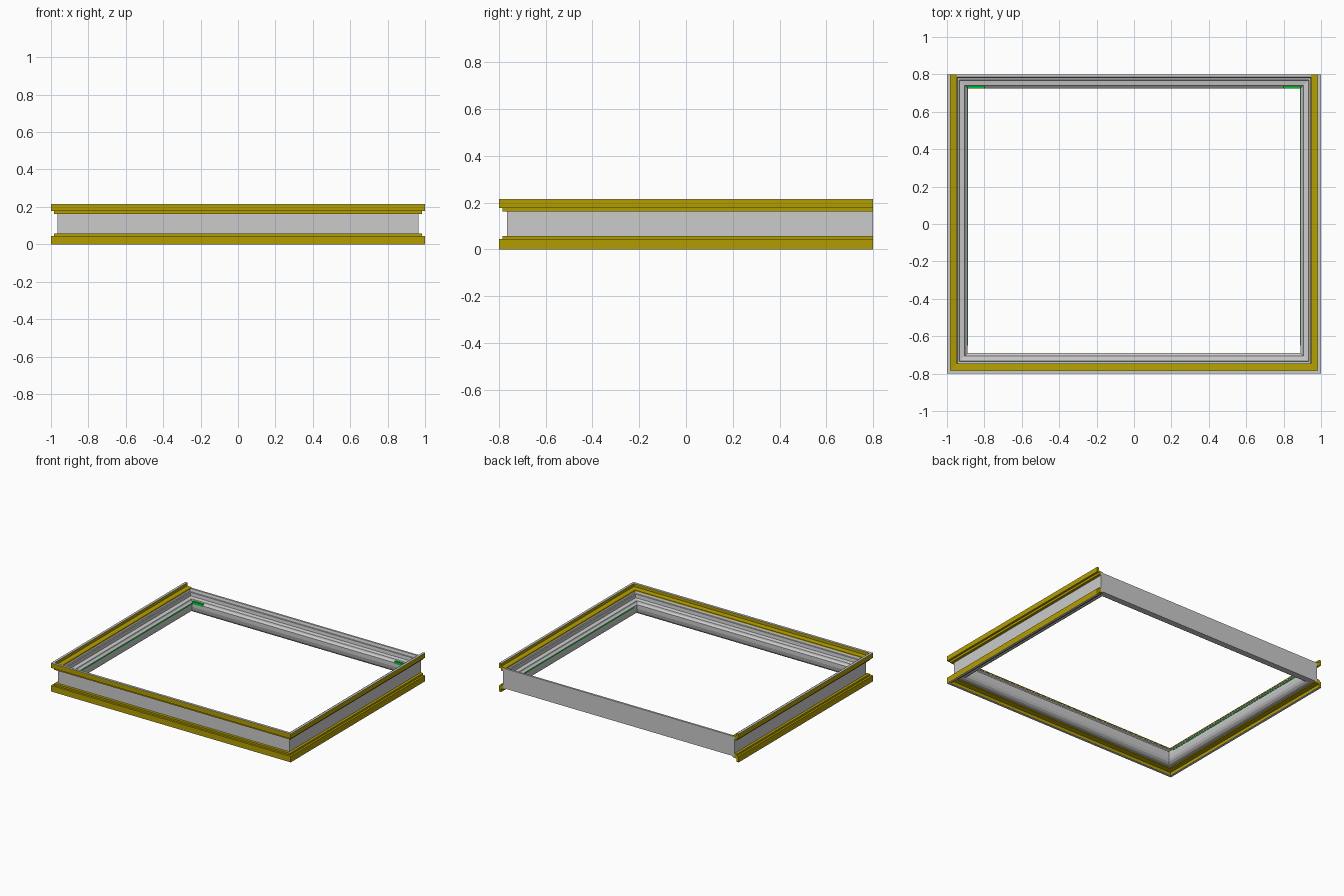
import bpy, bmesh

if "Cube" in bpy.data.objects:
    bpy.data.objects.remove(bpy.data.objects["Cube"])

H = 0.215  # total height


def material(name, rgb):
    m = bpy.data.materials.new(name)
    m.diffuse_color = (*rgb, 1)
    m.use_nodes = True
    m.node_tree.nodes["Principled BSDF"].inputs["Base Color"].default_value = m.diffuse_color
    return m


YELLOW = material("yellow_paint", (0.45, 0.34, 0.0))
GREEN = material("green_seal", (0.0, 0.6, 0.03))


def path(d, closed):
    """Plan corners at inset d: full rectangle, or a U that is open at the back."""
    x, front = 1 - d, -(0.8 - d)
    back = 0.835 - d if closed else 0.8
    return [(-x, back), (-x, front), (x, front), (x, back)]


def sweep(name, profile, closed, mat=None):
    """Sweep an (inset, height) profile round the plan with mitred corners."""
    bm = bmesh.new()
    rings = [[None] * len(profile) for _ in range(4)]
    for i, (d, z) in enumerate(profile):
        for k, (x, y) in enumerate(path(d, closed)):
            rings[k][i] = bm.verts.new((x, y, z))
    n = len(profile)
    for k in range(4 if closed else 3):
        a, b = rings[k], rings[(k + 1) % 4]
        for i in range(n):
            j = (i + 1) % n
            bm.faces.new((a[i], a[j], b[j], b[i]))
    if not closed:
        bm.faces.new(rings[0])
        bm.faces.new(rings[3])
    bmesh.ops.recalc_face_normals(bm, faces=bm.faces)
    me = bpy.data.meshes.new(name)
    bm.to_mesh(me)
    bm.free()
    ob = bpy.data.objects.new(name, me)
    bpy.context.collection.objects.link(ob)
    if mat:
        me.materials.append(mat)
    return ob


def box(name, lo, hi, mat):
    bpy.ops.mesh.primitive_cube_add(size=1, location=[(a + b) / 2 for a, b in zip(lo, hi)])
    ob = bpy.context.object
    ob.name = name
    ob.scale = [b - a for a, b in zip(lo, hi)]
    ob.data.materials.append(mat)


# Grey main frame: flat outer web, stepped inner wall with a chamfered nose
body = [(0.035, 0.035), (0.035, 0.185), (0.05, 0.185), (0.055, 0.165), (0.065, 0.165),
        (0.068, 0.14), (0.095, 0.135), (0.098, 0.125), (0.11, 0.115), (0.11, 0.085),
        (0.104, 0.06), (0.095, 0.045), (0.08, 0.035)]
sweep("main_frame", body, True)

# Yellow flanges on front and sides, mirrored top and bottom
flange = [(0.0, 0.178), (0.0, H - 0.002), (0.018, H - 0.002), (0.018, 0.192), (0.053, 0.188),
          (0.053, 0.18), (0.036, 0.18), (0.036, 0.162), (0.015, 0.162), (0.015, 0.178)]
lower = [(d, H - z) for d, z in flange]
lower = [(d, min(z, 0.045) if d == 0 else z) for d, z in lower]
lower = [(d, 0.045 if abs(z - 0.037) < 1e-6 else 0.058 if abs(z - 0.053) < 1e-6 else z)
         for d, z in lower]
sweep("upper_flange", flange, False, YELLOW)
sweep("lower_flange", lower, False, YELLOW)

# Thin bare edges of the flange lips
for name, z in (("upper_edge", H - 0.002), ("lower_edge", 0.0)):
    sweep(name, [(0, z), (0, z + 0.002), (0.018, z + 0.002), (0.018, z)], False)

# Green seal: short back corner pieces and thin side strips
for s, side in ((-1, "left"), (1, "right")):
    x0, x1 = sorted((s * 0.80, s * 0.89))
    box(side + "_corner_seal", (x0, 0.724, 0.108), (x1, 0.738, 0.127), GREEN)
    x0, x1 = sorted((s * 0.888, s * 0.893))
    box(side + "_side_seal", (x0, -0.65, 0.105), (x1, 0.724, 0.113), GREEN)
